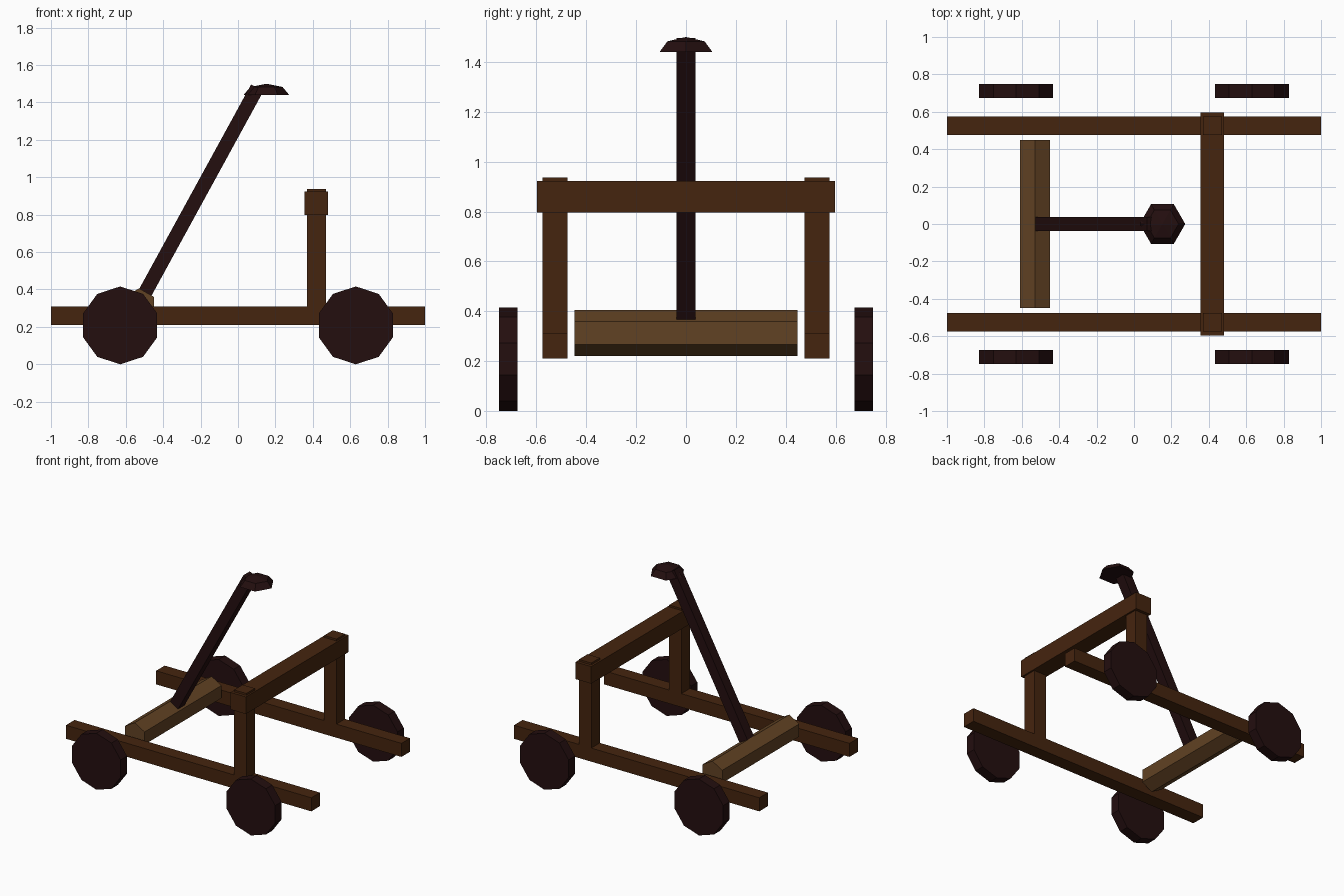
import bpy, bmesh, math
from mathutils import Matrix, Vector

if "Cube" in bpy.data.objects:
    bpy.data.objects.remove(bpy.data.objects["Cube"])


def material(name, rgb):
    m = bpy.data.materials.new(name)
    m.diffuse_color = (*rgb, 1)
    m.use_nodes = True
    m.node_tree.nodes["Principled BSDF"].inputs["Base Color"].default_value = m.diffuse_color
    return m


BROWN = material("brown wood", (0.060, 0.018, 0.0045))
TAN = material("tan wood", (0.120, 0.054, 0.017))
DARK = material("dark wood", (0.017, 0.0044, 0.0046))


def finish(bm, name, mat):
    bmesh.ops.recalc_face_normals(bm, faces=bm.faces)
    me = bpy.data.meshes.new(name)
    bm.to_mesh(me)
    bm.free()
    me.materials.append(mat)
    ob = bpy.data.objects.new(name, me)
    bpy.context.collection.objects.link(ob)
    return ob


def box(name, lo, hi, mat):
    lo, hi = Vector(lo), Vector(hi)
    bm = bmesh.new()
    bmesh.ops.create_cube(bm, size=1, matrix=Matrix.Translation((lo + hi) / 2)
                          @ Matrix.Diagonal((*(hi - lo), 1)))
    return finish(bm, name, mat)


def prism_y(name, sides, radius, x, z, y0, y1, mat):
    """Regular prism along y with one corner pointing up."""
    bm = bmesh.new()
    ring = []
    for i in range(sides):
        a = math.pi / 2 + math.tau * i / sides
        ring.append(bm.verts.new((x + radius * math.cos(a), y0, z + radius * math.sin(a))))
    face = bm.faces.new(ring)
    ext = bmesh.ops.extrude_face_region(bm, geom=[face], use_keep_orig=True)
    verts = [g for g in ext["geom"] if isinstance(g, bmesh.types.BMVert)]
    bmesh.ops.translate(bm, verts=verts, vec=(0, y1 - y0, 0))
    return finish(bm, name, mat)


# Side rails, uprights and wheels, mirrored left and right
for side, s in (("front", -1), ("back", 1)):
    ya, yb = sorted((s * 0.475, s * 0.575))
    box(side + "_rail", (-1, ya, 0.21), (1, yb, 0.31), BROWN)
    box(side + "_post", (0.37, ya, 0.211), (0.47, yb, 0.937), BROWN)
    for end, x in (("left", -0.63), ("right", 0.63)):
        prism_y(f"{side}_{end}_wheel", 10, 0.208, x, 0.208, s * 0.675, s * 0.749, DARK)

# Crossbeam
box("crossbeam", (0.355, -0.597, 0.797), (0.482, 0.597, 0.923), BROWN)

# Hexagonal roller
prism_y("roller", 6, 0.093, -0.529, 0.313, -0.448, 0.448, TAN)

# Throwing arm: square beam between two points
a, b = Vector((-0.497, 0, 0.382)), Vector((0.103, 0, 1.478))
bm = bmesh.new()
rot = (b - a).to_track_quat("Z", "Y").to_matrix().to_4x4()
bmesh.ops.create_cube(bm, size=1, matrix=Matrix.Translation((a + b) / 2) @ rot
                      @ Matrix.Diagonal((0.075, 0.075, (b - a).length, 1)))
finish(bm, "throwing_arm", DARK)

# Cup: flattened six-sided dome with closed underside
bm = bmesh.new()
R, H = 0.122, 0.06
rings = []
for t in (0, math.pi / 4):
    rings.append([bm.verts.new((0.152 + R * math.cos(t) * math.cos(math.tau * i / 6),
                                R * math.cos(t) * math.sin(math.tau * i / 6),
                                1.44 + H * math.sin(t))) for i in range(6)])
tip = bm.verts.new((0.152, 0, 1.44 + H))
bm.faces.new(rings[0])
for i in range(6):
    j = (i + 1) % 6
    bm.faces.new((rings[0][i], rings[0][j], rings[1][j], rings[1][i]))
    bm.faces.new((rings[1][i], rings[1][j], tip))
finish(bm, "cup", DARK)
